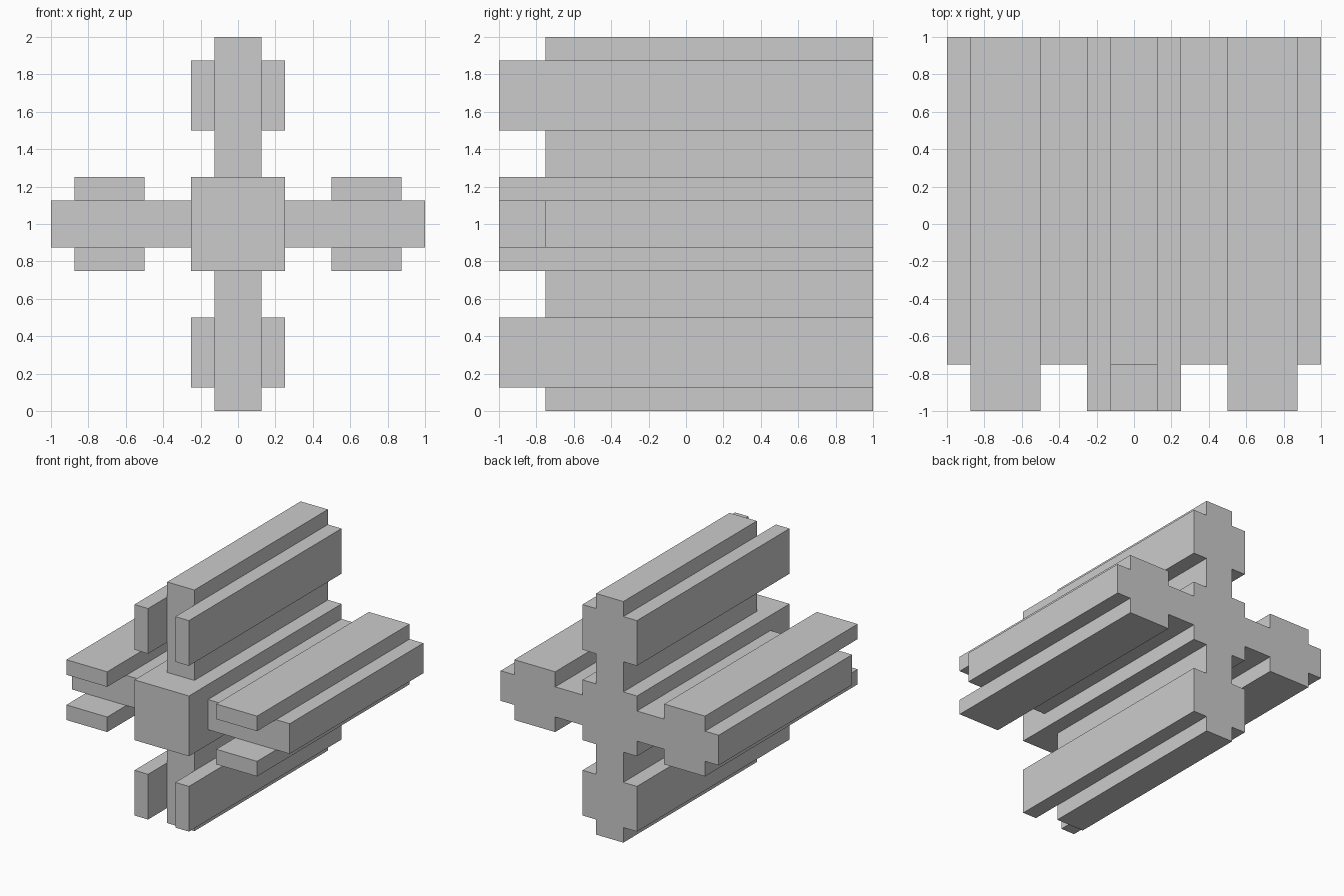
import bpy, bmesh
from mathutils import Vector, Matrix

if "Cube" in bpy.data.objects:
    bpy.data.objects.remove(bpy.data.objects["Cube"])

FRONT, STEP, BACK, MID = -1.0, -0.75, 1.0, 1.0
bm = bmesh.new()


def add_face(points, turn=0):
    """Flat face at the stepped front plane, turned in quarters about the hub."""
    rot = Matrix.Rotation(turn * 1.5707963268, 3, 'Y')
    verts = []
    for x, z in points:
        p = rot @ Vector((x, 0, z))
        verts.append(bm.verts.new((p.x, STEP, p.z + MID)))
    return bm.faces.new(verts)


# Central hub, with the arm corners on its edges
hub = []
for sx, sz in ((1, 1), (-1, 1), (-1, -1), (1, -1)):
    a, b = (sx * .25, sz * .125), (sx * .125, sz * .25)
    corner = [a, (sx * .25, sz * .25), b]
    hub += corner if sx * sz > 0 else corner[::-1]
raised = [add_face(hub)]

# Four arms, each with a pair of side flanges
heights = (.25, .5, .875, 1)
for turn in range(4):
    add_face([(.125, h) for h in heights] + [(-.125, h) for h in heights[::-1]], turn)
    for s in (-1, 1):
        raised.append(add_face([(s * .125, .5), (s * .25, .5),
                                (s * .25, .875), (s * .125, .875)], turn))
bmesh.ops.remove_doubles(bm, verts=bm.verts[:], dist=1e-4)
bmesh.ops.recalc_face_normals(bm, faces=bm.faces[:])

# Extrude the full profile to the back
new = bmesh.ops.extrude_face_region(bm, geom=bm.faces[:])["geom"]
for v in (g for g in new if isinstance(g, bmesh.types.BMVert)):
    v.co.y = BACK

# Hub and flanges project forward past the arms
raised = [f for f in raised if f.is_valid and abs(f.calc_center_median().y - STEP) < 1e-4]
for f in bmesh.ops.extrude_discrete_faces(bm, faces=raised)["faces"]:
    for v in f.verts:
        v.co.y = FRONT

bmesh.ops.recalc_face_normals(bm, faces=bm.faces[:])
bmesh.ops.dissolve_limit(bm, angle_limit=0.01, verts=bm.verts[:], edges=bm.edges[:])

mesh = bpy.data.meshes.new("cross_rail")
bm.to_mesh(mesh)
bm.free()
bpy.context.collection.objects.link(bpy.data.objects.new("cross_rail", mesh))
